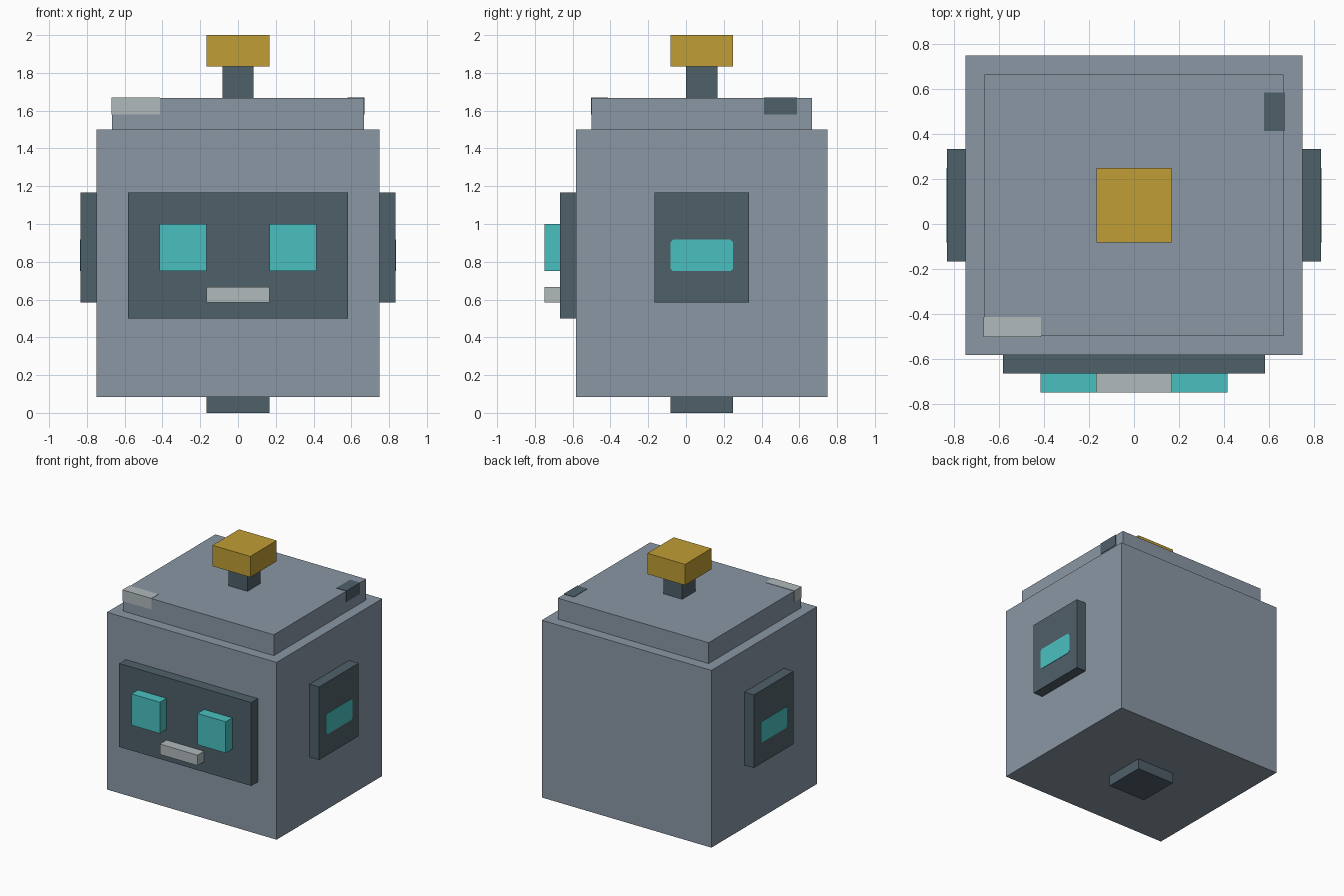
import bpy
import bmesh

cube = bpy.data.objects.get("Cube")
if cube:
    bpy.data.objects.remove(cube, do_unlink=True)

U = 1 / 12      # the block grid the whole model snaps to
PROUD = 0.003   # how far painted plates stand off the surface


def material(name, hex_code):
    srgb = [int(hex_code[i:i + 2], 16) / 255 for i in (0, 2, 4)]
    colour = [c / 12.92 if c <= 0.04045 else ((c + 0.055) / 1.055) ** 2.4 for c in srgb] + [1]
    mat = bpy.data.materials.new(name)
    mat.use_nodes = True
    mat.diffuse_color = colour
    bsdf = next(n for n in mat.node_tree.nodes if n.type == 'BSDF_PRINCIPLED')
    bsdf.inputs["Base Color"].default_value = colour
    bsdf.inputs["Roughness"].default_value = 0.8
    return mat


STEEL = material("steel grey", "8a97a5")
DARK = material("dark slate", "4f6069")
CYAN = material("cyan glow", "4ac0c0")
GOLD = material("gold", "c09d35")
PALE = material("pale grey", "b0babb")


def box(name, mat, x, y, z, grow=(0, 0, 0), chamfer=0):
    """Box from grid ranges; grow pushes sides out, chamfer cuts the x-parallel edges."""
    bm = bmesh.new()
    bmesh.ops.create_cube(bm, size=1)
    for v in bm.verts:
        for i, (low, high) in enumerate((x, y, z)):
            side = 1 if v.co[i] > 0 else -1
            v.co[i] = (high if side > 0 else low) * U + side * grow[i]
    if chamfer:
        edges = [e for e in bm.edges if abs(e.verts[0].co.x - e.verts[1].co.x) > 1e-5]
        bmesh.ops.bevel(bm, geom=edges, offset=chamfer, segments=1, affect='EDGES')
    bmesh.ops.recalc_face_normals(bm, faces=bm.faces)
    mesh = bpy.data.meshes.new(name)
    bm.to_mesh(mesh)
    bm.free()
    mesh.materials.append(mat)
    obj = bpy.data.objects.new(name, mesh)
    bpy.context.collection.objects.link(obj)
    return obj


# Head, lid and neck
box("neck", DARK, (-2, 2), (-1, 3), (0, 1))
box("head", STEEL, (-9, 9), (-7, 9), (1, 18))
box("lid", STEEL, (-8, 8), (-6, 8), (18, 20))

# Antenna
box("antenna_stem", DARK, (-1, 1), (0, 2), (20, 22))
box("antenna_knob", GOLD, (-2, 2), (-1, 3), (22, 24))

# Face
box("face_panel", DARK, (-7, 7), (-8, -7), (6, 14))
box("mouth", PALE, (-2, 2), (-9, -8), (7, 8))

# Eyes, ears and ear lights on both sides
for side, s in (("left", 1), ("right", -1)):
    def span(a, b):
        return sorted((a * s, b * s))
    box(side + "_eye", CYAN, span(2, 5), (-9, -8), (9, 12))
    box(side + "_ear", DARK, span(9, 10), (-2, 4), (7, 14))
    box(side + "_ear_light", CYAN, span(10, 10), (-1, 3), (9, 11),
        grow=(PROUD, 0, 0), chamfer=0.015)

# Worn patches wrapped over the lid's edges
skin = (PROUD, PROUD, PROUD)
box("scuff_patch", PALE, (-8, -5), (-6, -5), (19, 20), grow=skin)
box("dent_patch", DARK, (7, 8), (5, 7), (19, 20), grow=skin)
